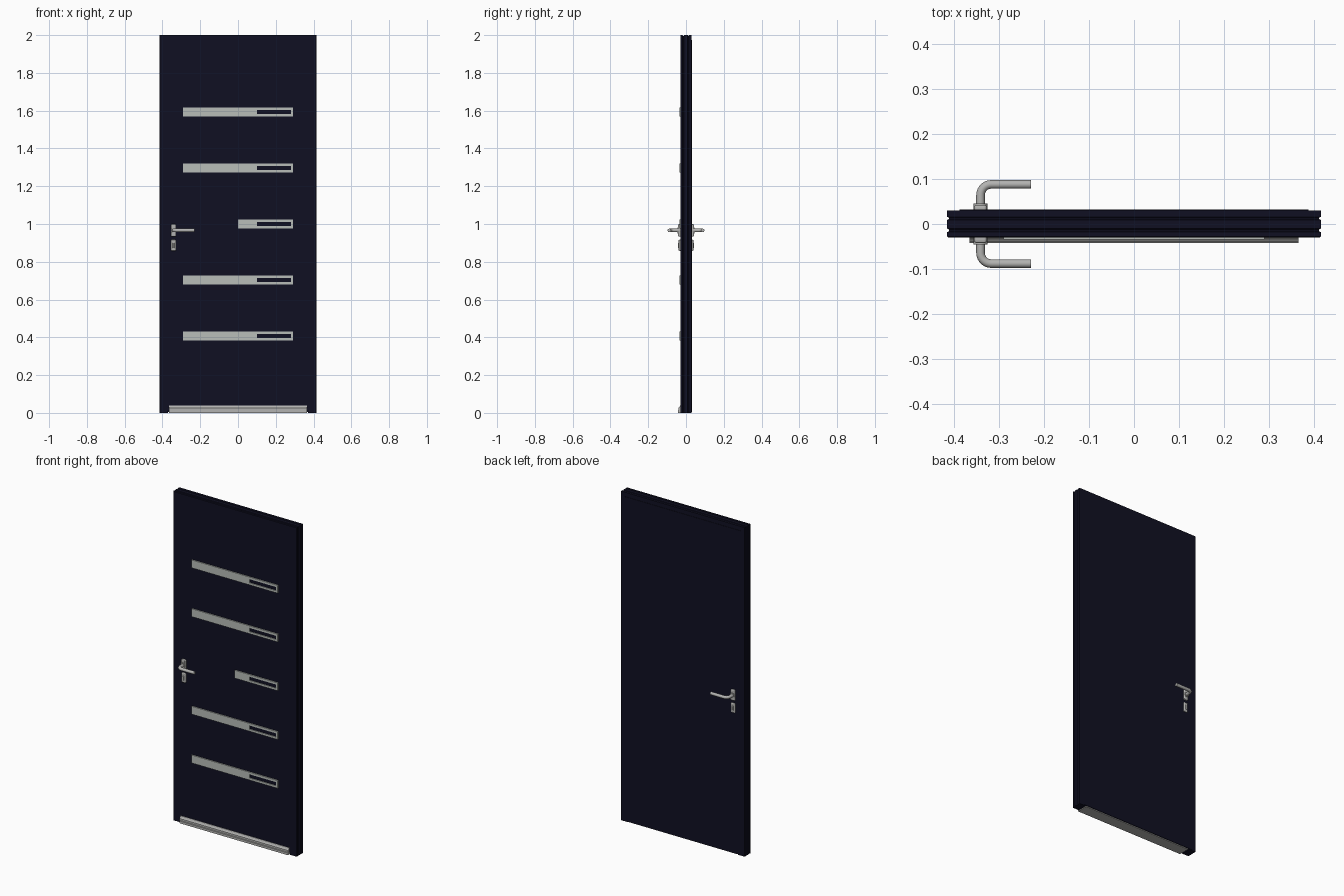
import bpy, bmesh
from math import pi, sin, cos

cube = bpy.data.objects.get("Cube")
if cube:
    bpy.data.objects.remove(cube, do_unlink=True)


def material(name, r, g, b):
    m = bpy.data.materials.new(name)
    m.use_nodes = True
    m.diffuse_color = (r, g, b, 1)
    m.node_tree.nodes["Principled BSDF"].inputs["Base Color"].default_value = (r, g, b, 1)
    return m


navy = material("navy paint", 0.005, 0.005, 0.016)
inlay = material("inlay grey", 0.48, 0.51, 0.48)
steel = material("brushed steel", 0.45, 0.45, 0.44)


def finish(name, bm, mat):
    bmesh.ops.recalc_face_normals(bm, faces=bm.faces)
    mesh = bpy.data.meshes.new(name)
    bm.to_mesh(mesh)
    bm.free()
    mesh.materials.append(mat)
    ob = bpy.data.objects.new(name, mesh)
    bpy.context.collection.objects.link(ob)
    return ob


def box(name, x, y, z, mat, bevel=0):
    """Box from (min, max) pairs."""
    bm = bmesh.new()
    bmesh.ops.create_cube(bm, size=1)
    for v in bm.verts:
        v.co = [r[0] if c < 0 else r[1] for c, r in zip(v.co, (x, y, z))]
    ob = finish(name, bm, mat)
    if bevel:
        mod = ob.modifiers.new("rounding", 'BEVEL')
        mod.width, mod.segments = bevel, 3
    return ob


def loft(name, rings, mat):
    """Join equal closed rings of points and cap both ends."""
    bm = bmesh.new()
    loops = [[bm.verts.new(p) for p in ring] for ring in rings]
    n = len(loops[0])
    for a, b in zip(loops, loops[1:]):
        for i in range(n):
            j = (i + 1) % n
            bm.faces.new((a[i], a[j], b[j], b[i]))
    bm.faces.new(loops[0])
    bm.faces.new(loops[-1])
    return finish(name, bm, mat)


# Frame: grooved profile (inset, depth) swept up, across and down with mitres
W, H = 0.415, 2.0
profile = [(0.045, -0.03), (0.002, -0.03), (0, -0.028), (0, -0.018), (0.004, -0.016),
           (0.004, -0.012), (0, -0.01), (0, 0.009), (0.004, 0.011), (0.004, 0.014),
           (0, 0.016), (0, 0.03), (0.045, 0.03)]
path = [(-1, 0), (-1, 1), (1, 1), (1, 0)]
loft("door_frame", [[(sx * (W - o), y, (H - o) * top) for o, y in profile]
                    for sx, top in path], navy)

# Door leaf with rebated back lip
box("door_leaf", (-0.37, 0.37), (-0.027, 0.029), (0.012, 1.956), navy)
box("leaf_back_lip", (-0.388, 0.388), (0.028, 0.032), (0.004, 1.974), navy)

# Stepped metal threshold
sill = [(-0.042, 0), (-0.042, 0.014), (-0.039, 0.016), (-0.039, 0.027),
        (-0.034, 0.031), (-0.03, 0.04), (-0.026, 0.04), (-0.026, 0.012),
        (0.027, 0.012), (0.027, 0)]
loft("threshold", [[(x, y, z) for y, z in sill] for x in (-0.365, 0.365)], steel)

# Grey inlays, each framing a narrow dark window
for i in range(5):
    z = 0.407 + 0.2965 * i
    left = 0.0 if i == 2 else -0.29
    y = (-0.034, -0.026)
    hi, lo = z + 0.024, z - 0.024
    box("inlay_bar", (left, 0.1), y, (lo, hi), inlay)
    box("inlay_top_rail", (0.1, 0.28), y, (z + 0.011, hi), inlay)
    box("inlay_bottom_rail", (0.1, 0.28), y, (lo, z - 0.011), inlay)
    box("inlay_end", (0.28, 0.29), y, (lo, hi), inlay)
    box("window_pane", (0.1, 0.28), (-0.029, -0.026), (z - 0.011, z + 0.011), navy)

# Handle sets on both faces
HX, HZ, R = -0.341, 0.966, 0.0095
for side, label in ((-1, "front"), (1, "back")):
    def span(a, b):
        return tuple(sorted((side * a, side * b)))

    box(label + "_handle_rose", (HX - 0.014, HX + 0.014), span(0.026, 0.042),
        (HZ - 0.033, HZ + 0.033), steel, 0.005)
    box(label + "_lock_plate", (HX - 0.014, HX + 0.014), span(0.026, 0.039),
        (0.858, 0.917), steel, 0.005)
    box(label + "_lock_cylinder", (HX - 0.005, HX + 0.005), span(0.03, 0.043),
        (0.872, 0.9), steel, 0.003)

    # Lever: straight neck, quarter bend, straight grip
    bend, reach = 0.024, 0.088
    stations = [(HX, 0.03, 0)]
    for k in range(9):
        a = k / 8 * pi / 2
        stations.append((HX + bend * (1 - cos(a)), reach - bend + bend * sin(a), a))
    stations.append((-0.229, reach, pi / 2))
    rings = []
    for x, y, a in stations:
        ring = []
        for k in range(16):
            t = k / 16 * 2 * pi
            u = R * cos(t)
            ring.append((x + u * cos(a), side * (y - u * sin(a)), HZ + R * sin(t)))
        rings.append(ring)
    lever = loft(label + "_lever", rings, steel)
    # Collar around the neck
    collar = loft(label + "_lever_collar",
                  [[(HX + 0.015 * cos(k * pi / 10), side * y, HZ + 0.015 * sin(k * pi / 10))
                    for k in range(20)] for y in (0.03, 0.045)], steel)
    for ob in (lever, collar):
        bpy.ops.object.select_all(action='DESELECT')
        ob.select_set(True)
        bpy.context.view_layer.objects.active = ob
        bpy.ops.object.shade_smooth_by_angle()
